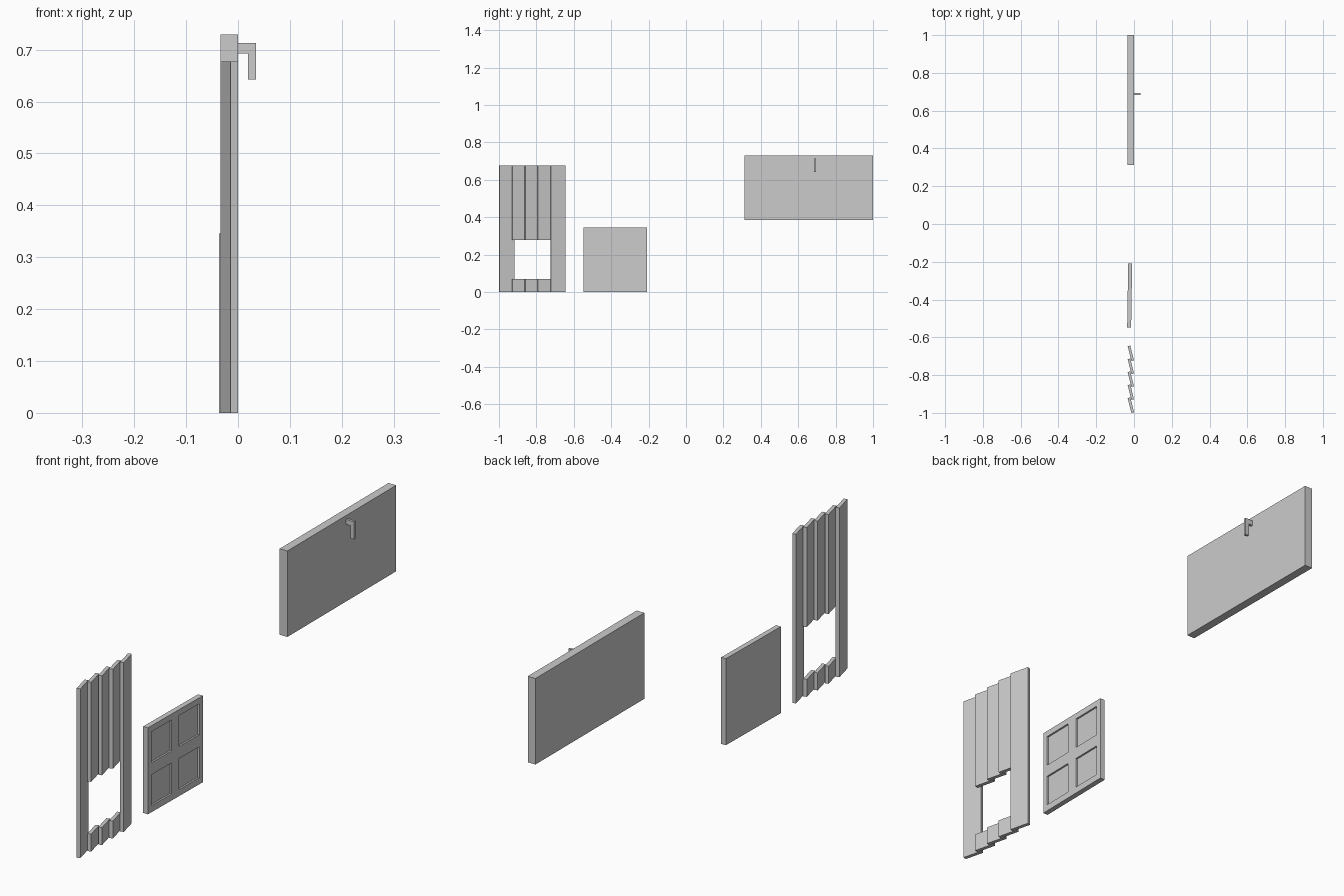
import bpy, bmesh, math
from mathutils import Vector

if "Cube" in bpy.data.objects:
    bpy.data.objects.remove(bpy.data.objects["Cube"])


def finish(name, bm):
    bmesh.ops.recalc_face_normals(bm, faces=bm.faces)
    mesh = bpy.data.meshes.new(name)
    bm.to_mesh(mesh)
    bm.free()
    ob = bpy.data.objects.new(name, mesh)
    bpy.context.collection.objects.link(ob)
    return ob


def prism(name, profile, offset):
    """Close a planar profile and extrude it by an offset vector."""
    bm = bmesh.new()
    face = bm.faces.new([bm.verts.new(p) for p in profile])
    ext = bmesh.ops.extrude_face_region(bm, geom=[face])["geom"]
    verts = [g for g in ext if isinstance(g, bmesh.types.BMVert)]
    bmesh.ops.translate(bm, verts=verts, vec=Vector(offset))
    return finish(name, bm)


# Overlapping tilted planks; the middle three are split by the opening
ANGLE, LENGTH, THICK, PITCH = math.radians(14), 0.081, 0.0145, 0.0686
along = Vector((-math.sin(ANGLE), math.cos(ANGLE), 0))
across = Vector((-math.cos(ANGLE), -math.sin(ANGLE), 0)) * THICK


def plank(name, i, z0, z1):
    p = Vector((0, -0.9965 + i * PITCH, z0))
    q = p + along * LENGTH
    prism(name, [p, q, q + across, p + across], (0, 0, z1 - z0))


for i in range(5):
    if i in (0, 4):
        plank("side_plank", i, 0, 0.677)
    else:
        plank("upper_plank", i, 0.279, 0.677)
        plank("lower_plank", i, 0, 0.07)

# Panel with four recessed squares on the +x face
ys = [-0.17, -0.148, -0.024, 0.024, 0.148, 0.17]
zs = [0, 0.026, 0.15, 0.198, 0.322, 0.346]
bm = bmesh.new()
grid = [[bm.verts.new((0.0105, y, z)) for z in zs] for y in ys]
cells = {}
for a in range(5):
    for b in range(5):
        cells[a, b] = bm.faces.new((grid[a][b], grid[a + 1][b],
                                    grid[a + 1][b + 1], grid[a][b + 1]))
rim = [e for e in bm.edges if e.is_boundary]
for key in [(a, b) for a in (1, 3) for b in (1, 3)]:
    top = bmesh.ops.extrude_discrete_faces(bm, faces=[cells[key]])["faces"][0]
    bmesh.ops.translate(bm, verts=top.verts, vec=(-0.007, 0, 0))
ext = bmesh.ops.extrude_edge_only(bm, edges=rim)["geom"]
bmesh.ops.translate(bm, verts=[g for g in ext if isinstance(g, bmesh.types.BMVert)],
                    vec=(-0.021, 0, 0))
bmesh.ops.holes_fill(bm, edges=[g for g in ext if isinstance(g, bmesh.types.BMEdge)], sides=0)
panel = finish("window_shutter", bm)
panel.location = (-0.023, -0.378, 0)
panel.rotation_euler.z = math.radians(-0.9)

# Raised board
prism("board", [(-0.034, 0.312, 0.385), (0, 0.312, 0.385),
                (0, 1.0, 0.385), (-0.034, 1.0, 0.385)], (0, 0, 0.344))

# Hook on the board
hook = [(0, 0.693), (0.019, 0.693), (0.019, 0.642),
        (0.0345, 0.642), (0.0345, 0.713), (0, 0.713)]
prism("hook", [(x, 0.684, z) for x, z in hook], (0, 0.01, 0))
